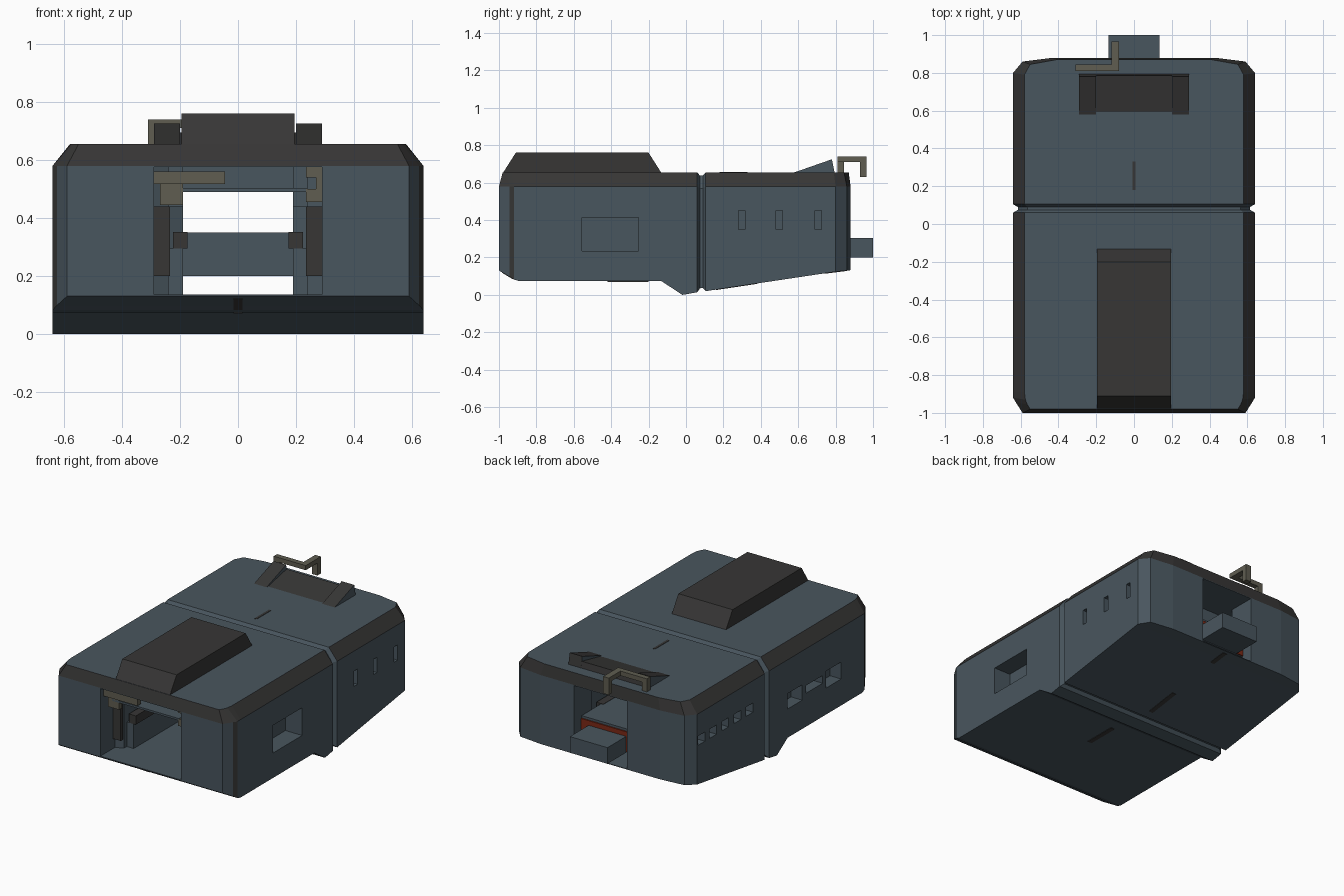
import bpy, bmesh

def mat(name, col):
    m = bpy.data.materials.new(name)
    m.diffuse_color = (*col, 1)
    return m

SLATE = mat("slate blue", (0.066, 0.092, 0.112))
GRAY = mat("charcoal", (0.038, 0.037, 0.036))
TAN = mat("khaki grey", (0.115, 0.11, 0.082))
RUST = mat("rust red", (0.2, 0.022, 0.008))

def finish(name, bm, *mats):
    bmesh.ops.recalc_face_normals(bm, faces=bm.faces)
    me = bpy.data.meshes.new(name)
    bm.to_mesh(me)
    bm.free()
    for m in mats:
        me.materials.append(m)
    ob = bpy.data.objects.new(name, me)
    bpy.context.collection.objects.link(ob)
    return ob

def add_prism(bm, pts, axis, a, b):
    """Extrude a 2D outline along an axis (0 = yz outline, 2 = xy outline)."""
    def co(p, t):
        return (t, *p) if axis == 0 else (*p, t)
    lo = [bm.verts.new(co(p, a)) for p in pts]
    hi = [bm.verts.new(co(p, b)) for p in pts]
    n = len(pts)
    bm.faces.new(lo)
    bm.faces.new(hi[::-1])
    for i in range(n):
        bm.faces.new((lo[i], lo[(i + 1) % n], hi[(i + 1) % n], hi[i]))

def add_box(bm, x0, x1, y0, y1, z0, z1):
    add_prism(bm, [(x0, y0), (x1, y0), (x1, y1), (x0, y1)], 2, z0, z1)

def boxes(name, m, *dims):
    bm = bmesh.new()
    for d in dims:
        add_box(bm, *d)
    return finish(name, bm, m)

def prism(name, m, pts, axis, a, b):
    bm = bmesh.new()
    add_prism(bm, pts, axis, a, b)
    return finish(name, bm, m)

# Hull: six-sided rings (y low, y top, half width, bottom, shoulder, top half width, top)
rings = [
    (-1.0, -0.98, 0.59, 0.13, 0.58, 0.55, 0.655),
    (-0.945, -0.955, 0.625, 0.098, 0.58, 0.565, 0.655),
    (-0.92, -0.93, 0.64, 0.082, 0.58, 0.575, 0.655),
    (-0.89, -0.89, 0.64, 0.073, 0.58, 0.58, 0.655),
    (-0.13, -0.13, 0.64, 0.073, 0.58, 0.58, 0.655),
    (-0.02, -0.02, 0.64, 0.0, 0.58, 0.58, 0.655),
    (0.06, 0.06, 0.64, 0.014, 0.58, 0.58, 0.655),
    (0.075, 0.075, 0.615, 0.035, 0.57, 0.565, 0.637),
    (0.09, 0.09, 0.615, 0.037, 0.57, 0.565, 0.637),
    (0.105, 0.105, 0.64, 0.02, 0.58, 0.58, 0.655),
    (0.8, 0.79, 0.64, 0.124, 0.58, 0.58, 0.655),
    (0.86, 0.845, 0.59, 0.13, 0.58, 0.55, 0.655),
    (0.88, 0.87, 0.43, 0.132, 0.58, 0.41, 0.655),
]
bm = bmesh.new()
loops = []
for yl, yt, w, b, s, tw, t in rings:
    loops.append([bm.verts.new(c) for c in (
        (w, yl, b), (w, yl, s), (tw, yt, t), (-tw, yt, t), (-w, yl, s), (-w, yl, b))])
for r in range(len(loops) - 1):
    A, B = loops[r], loops[r + 1]
    for i in range(6):
        j = (i + 1) % 6
        f = bm.faces.new((A[i], A[j], B[j], B[i]))
        chamfer = i in (1, 3) and r not in (6, 7, 8)
        corner_strip = i in (0, 4) and r == 1
        f.material_index = 1 if chamfer or corner_strip else 0
for L in (loops[0], loops[-1]):
    bm.faces.new((L[0], L[1], L[4], L[5]))
    bm.faces.new((L[1], L[2], L[3], L[4])).material_index = 1
hull = finish("hull", bm, SLATE, GRAY)

# Openings: corridor through the middle, then side windows and slots
half = [(0.29, -1.1), (0.29, -0.85), (0.24, -0.83), (0.24, 0.68), (0.19, 0.7), (0.19, 1.1)]
corridor = prism("corridor_cutter", SLATE, half + [(-x, y) for x, y in half[::-1]], 2, 0.136, 0.576)
wins = [(0.52, 0.7, -0.555, -0.255, 0.235, 0.415)]
wins += [(0.58, 0.7, y, y + 0.035, 0.35, 0.45) for y in (0.28, 0.48, 0.69)]
wins += [(-0.7, -0.58, y - 0.035, y + 0.035, 0.375, 0.435) for y in (0.26, 0.385, 0.51, 0.635, 0.755)]
wins += [(-0.7, -0.56, -0.28, -0.13, 0.26, 0.36),
         (-0.7, -0.56, -0.49, -0.32, 0.29, 0.34),
         (-0.7, -0.56, -0.68, -0.525, 0.245, 0.355)]
windows = boxes("window_cutter", SLATE, *wins)
bpy.context.view_layer.objects.active = hull
for c in (corridor, windows):
    md = hull.modifiers.new(c.name, 'BOOLEAN')
    md.operation = 'DIFFERENCE'
    md.solver = 'EXACT'
    md.object = c
    bpy.ops.object.modifier_apply(modifier=md.name)
    bpy.data.objects.remove(c)

# Roof hump
prism("roof_hump", GRAY, [(-0.98, 0.65), (-0.91, 0.76), (-0.2, 0.76), (-0.13, 0.65)], 0, -0.195, 0.195)

# Rear roof scoop: two fins with slate flanks and a lower ramp between them
bm = bmesh.new()
fin = [(0.565, 0.65), (0.78, 0.725), (0.795, 0.65)]
add_prism(bm, fin, 0, 0.2, 0.29)
add_prism(bm, fin, 0, -0.29, -0.2)
add_prism(bm, [(0.57, 0.65), (0.785, 0.695), (0.795, 0.65)], 0, -0.2, 0.2)
bm.normal_update()
for f in bm.faces:
    f.material_index = 1 if abs(f.normal.x) > 0.9 else 0
finish("rear_scoop", bm, GRAY, SLATE)

# Bent handle on the rear roof edge
boxes("rear_handle", TAN,
      (-0.31, -0.08, 0.81, 0.845, 0.71, 0.74),
      (-0.12, -0.08, 0.845, 0.965, 0.71, 0.74),
      (-0.12, -0.08, 0.93, 0.965, 0.63, 0.71),
      (-0.31, -0.275, 0.81, 0.845, 0.65, 0.71))

# Brackets inside the front doorway
boxes("front_brackets", TAN,
      (-0.29, -0.045, -0.97, -0.93, 0.517, 0.56),
      (-0.27, -0.19, -0.95, -0.92, 0.445, 0.517),
      (0.235, 0.29, -0.95, -0.92, 0.455, 0.5),
      (0.27, 0.29, -0.95, -0.92, 0.5, 0.575),
      (0.235, 0.27, -0.95, -0.92, 0.54, 0.575))

# Corridor fittings on both sides, door shelf and rear lintel
for side, k in (("left", -1), ("right", 1)):
    def m2(a, b, *r):
        return (min(a * k, b * k), max(a * k, b * k), *r)
    boxes(side + "_bench", SLATE, m2(0.19, 0.245, -0.8, 0.6, 0.13, 0.295))
    boxes(side + "_rail", GRAY, m2(0.175, 0.225, -0.8, 0.6, 0.295, 0.352),
          m2(0.235, 0.295, -0.87, -0.845, 0.2, 0.44))
    boxes(side + "_upper_panel", SLATE, m2(0.19, 0.245, -0.6, 0.6, 0.44, 0.58))
boxes("door_shelf", SLATE, (-0.24, 0.24, -0.95, -0.72, 0.49, 0.503))
boxes("rear_lintel", SLATE, (-0.24, 0.24, 0.45, 0.6, 0.498, 0.58))

# Rear crossbar with rust plate and protruding step
boxes("rear_crossbar", SLATE, (-0.192, 0.192, 0.45, 0.8, 0.2, 0.35))
boxes("rust_plate", RUST, (-0.188, 0.188, 0.8, 0.808, 0.205, 0.335))
boxes("rear_step", SLATE, (-0.135, 0.135, 0.806, 1.0, 0.2, 0.305))

# Thin dark slits along the centre line of roof and belly
boxes("roof_slit", GRAY, (-0.008, 0.008, 0.18, 0.33, 0.653, 0.657))
bm = bmesh.new()
for y0, z0, y1, z1 in ((-0.985, 0.122, -0.925, 0.086), (-0.42, 0.073, -0.2, 0.073),
                       (0.16, 0.029, 0.38, 0.062), (0.74, 0.116, 0.86, 0.131)):
    add_prism(bm, [(y0, z0 - 0.003), (y1, z1 - 0.003), (y1, z1 + 0.003), (y0, z0 + 0.003)], 0, -0.015, 0.015)
finish("belly_slits", bm, GRAY)
